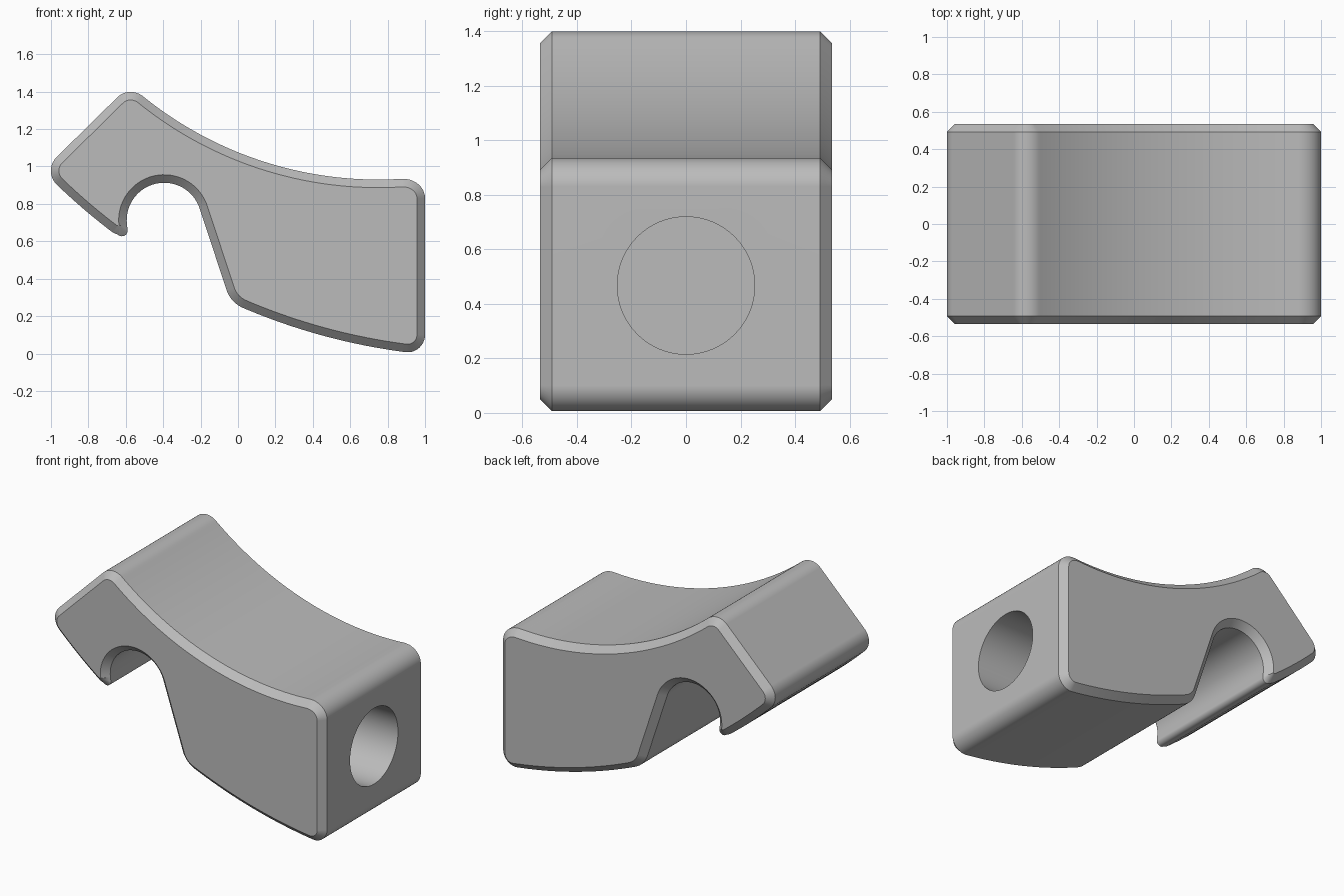
import bpy, bmesh, math
from mathutils import Vector

if "Cube" in bpy.data.objects:
    bpy.data.objects.remove(bpy.data.objects["Cube"], do_unlink=True)

HALF_WIDTH, CHAMFER = 0.535, 0.043
TIP, TIP_INSET = Vector((-0.607, 0.63)), Vector((-0.633, 0.685))


def arc_by_x(cx, cz, r, x0, x1, n):
    """Lower side of a large circle between two x positions."""
    xs = [x0 + (x1 - x0) * i / n for i in range(n + 1)]
    return [Vector((x, cz - math.sqrt(r * r - (x - cx) ** 2))) for x in xs]


def rounded(a, corner, b, n=10):
    """Circular blend from a to b, tangent to both lines through corner."""
    a, c, b = Vector(a), Vector(corner), Vector(b)
    w = math.sin((a - c).angle(b - c) / 2)
    pts = []
    for i in range(n + 1):
        t = i / n
        k0, k1, k2 = (1 - t) ** 2, 2 * w * t * (1 - t), t * t
        pts.append((a * k0 + c * k1 + b * k2) / (k0 + k1 + k2))
    return pts


def make_material(name, value):
    mat = bpy.data.materials.new(name)
    mat.use_nodes = True
    colour = (value, value, value, 1)
    mat.diffuse_color = colour
    mat.node_tree.nodes["Principled BSDF"].inputs["Base Color"].default_value = colour
    return mat


# Side profile, clockwise from the crest
top = arc_by_x(0.75, 2.93, 2.0, -0.50, 0.88, 36)
bottom = arc_by_x(1.32, 3.28, 3.3, 0.90, 0.03, 24)
hook = arc_by_x(1.32, 3.28, 3.3, -0.67, -0.97, 10)
notch = [Vector((-0.395 + 0.2 * math.cos(a), 0.713 + 0.2 * math.sin(a)))
         for a in (math.radians(18.6 + 168.4 * i / 32) for i in range(33))]
profile = (top
           + rounded(top[-1], (1, 0.937), (1, 0.83))
           + rounded((1, 0.1), (1, 0), bottom[0])
           + bottom
           + rounded(bottom[-1], (-0.037, 0.27), (-0.06, 0.336))
           + notch
           + rounded((-0.59, 0.657), (-0.59, 0.592), (-0.64, 0.634))
           + hook
           + rounded(hook[-1], (-1.045, 0.976), (-0.97, 1.05))
           + rounded((-0.645, 1.37), (-0.575, 1.44), top[0]))
outline = [p for i, p in enumerate(profile) if (p - profile[i - 1]).length > 1e-4]


def inset(points, d):
    result = []
    for i, p in enumerate(points):
        e0 = (p - points[i - 1]).normalized()
        e1 = (points[(i + 1) % len(points)] - p).normalized()
        n0, n1 = Vector((e0.y, -e0.x)), Vector((e1.y, -e1.x))
        miter = (n0 + n1) / (1 + n0.dot(n1))
        # The narrow hook tip runs out to a single point
        result.append(TIP_INSET if (p - TIP).length < 0.055 else p + miter * d)
    return result


# Body: extruded profile with chamfered rims
inner = inset(outline, CHAMFER)
bm = bmesh.new()
rings = [[bm.verts.new((p.x, y, p.y)) for p in pts] for pts, y in (
    (inner, -HALF_WIDTH), (outline, CHAMFER - HALF_WIDTH),
    (outline, HALF_WIDTH - CHAMFER), (inner, HALF_WIDTH))]
for r0, r1 in zip(rings, rings[1:]):
    for i in range(len(r0)):
        bm.faces.new((r0[i - 1], r0[i], r1[i], r1[i - 1]))
bm.faces.new(rings[0])
bm.faces.new(rings[-1])
bmesh.ops.remove_doubles(bm, verts=bm.verts, dist=1e-5)
bmesh.ops.recalc_face_normals(bm, faces=bm.faces)
mesh = bpy.data.meshes.new("clip_body")
bm.to_mesh(mesh)
bm.free()
body = bpy.data.objects.new("clip_body", mesh)
bpy.context.collection.objects.link(body)
mesh.materials.append(make_material("plain grey", 0.5))

# Blind round socket in the end face
bpy.ops.mesh.primitive_cylinder_add(vertices=64, radius=0.252, depth=1.2,
                                    location=(1.0, 0, 0.467),
                                    rotation=(0, math.pi / 2, 0))
cutter = bpy.context.object
cutter.name = "socket_cutter"
cutter.hide_render = True
cut = body.modifiers.new("socket", 'BOOLEAN')
cut.operation, cut.solver, cut.object = 'DIFFERENCE', 'EXACT', cutter

bpy.ops.object.select_all(action='DESELECT')
body.select_set(True)
bpy.context.view_layer.objects.active = body
bpy.ops.object.modifier_apply(modifier="socket")
bpy.data.objects.remove(cutter, do_unlink=True)
bpy.ops.object.shade_smooth_by_angle(angle=math.radians(30))
weighted = body.modifiers.new("flat_face_normals", 'WEIGHTED_NORMAL')
weighted.keep_sharp = True
